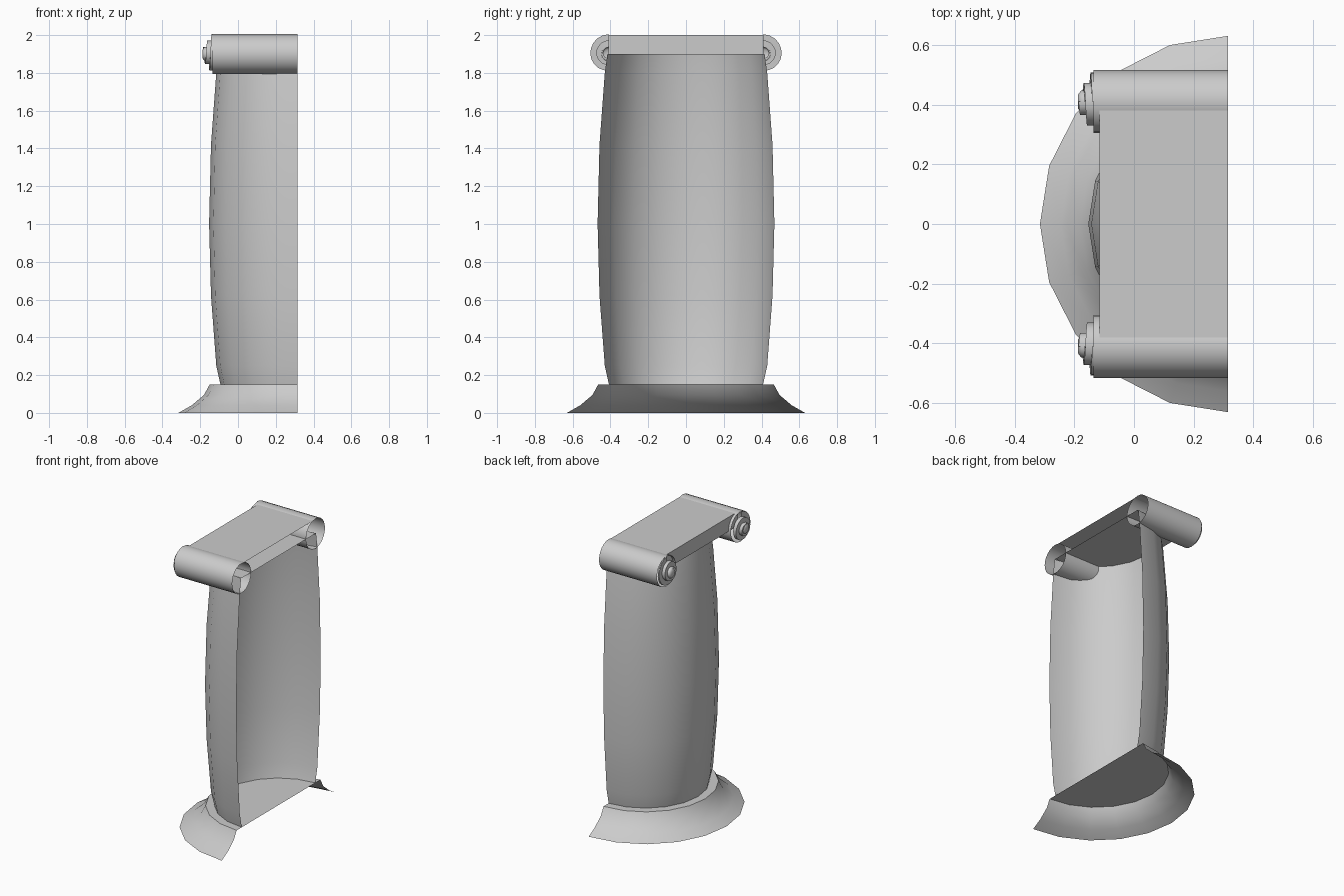
import bpy, math

cube = bpy.data.objects.get("Cube")
if cube:
    bpy.data.objects.remove(cube, do_unlink=True)

stone = bpy.data.materials.new("grey_stone")
stone.use_nodes = True
GREY = (0.6, 0.6, 0.6, 1)
stone.diffuse_color = GREY
stone.node_tree.nodes["Principled BSDF"].inputs["Base Color"].default_value = GREY

CUT = 0.315    # open plane, also the column axis in x
CAP_Z = 1.9    # underside of the capital and scroll centre height
EDGE = -0.115  # outer edge of the capital slab
ROLL_END = -0.135
ROLL_Y, ROLL_R = 0.41, 0.105


def make(name, verts, faces, angle=35):
    mesh = bpy.data.meshes.new(name)
    mesh.from_pydata(verts, [], faces)
    mesh.materials.append(stone)
    obj = bpy.data.objects.new(name, mesh)
    bpy.context.collection.objects.link(obj)
    bpy.ops.object.select_all(action="DESELECT")
    obj.select_set(True)
    bpy.context.view_layer.objects.active = obj
    bpy.ops.object.shade_smooth_by_angle(angle=math.radians(angle))
    return obj


def half_lathe(name, profile, steps=10):
    """Sweep (radius, z) points half a turn around the column axis."""
    verts, faces, n = [], [], len(profile)
    for i in range(steps + 1):
        a = math.pi * (0.5 + i / steps)
        verts += [(CUT + r * math.cos(a), r * math.sin(a), z) for r, z in profile]
    for i in range(steps):
        for j in range(n - 1):
            k = i * n + j
            faces.append((k, k + n, k + n + 1, k + 1))
    return make(name, verts, faces)


def half_disc(name, r, z, steps=10):
    angles = [math.pi * (0.5 + i / steps) for i in range(steps + 1)]
    verts = [(CUT + r * math.cos(a), r * math.sin(a), z) for a in angles]
    return make(name, verts, [tuple(range(steps + 1))])


# Column: flared foot, its top, and the bulging shaft
half_lathe("base_flare", [(0.63, 0), (0.56, 0.04), (0.495, 0.095), (0.465, 0.15)])
half_disc("base_top", 0.465, 0.15)
half_lathe("shaft", [(0.408, 0.15), (0.43, 0.25), (0.458, 0.62), (0.468, 1.0),
                     (0.458, 1.42), (0.43, 1.8), (0.416, CAP_Z)])

# Capital slab: top, bottom and outer wall, open at the cut plane
w = ROLL_Y
make("capital_slab",
     [(x, y, z) for z in (CAP_Z, 2) for x, y in ((EDGE, -w), (CUT, -w), (CUT, w), (EDGE, w))],
     [(3, 2, 1, 0), (4, 5, 6, 7), (0, 4, 7, 3)])


def roll_point(side, r, t, x):
    """Point at turn t, wound from the top outwards and down."""
    a = math.tau * t
    return (x, side * (ROLL_Y + r * math.sin(a)), CAP_Z + r * math.cos(a))


def scroll_roll(name, side, steps=24):
    verts, faces = [], []
    for i in range(steps):
        verts += [roll_point(side, ROLL_R, i / steps, x) for x in (ROLL_END, CUT)]
    for i in range(steps):
        a, b = 2 * i, 2 * ((i + 1) % steps)
        faces.append((a, a + 1, b + 1, b)[::side])
    make(name, verts, faces)


def scroll_spiral(name, side, steps=20, turns=2):
    """Stepped spiral rising outwards as it winds in."""
    def radius(t):
        return ROLL_R - 0.034 * t

    def height(t):
        return ROLL_END - 0.005 - 0.023 * min(t, turns)

    verts, faces = [], []
    for i in range(steps * turns + 1):
        t = i / steps
        below = ROLL_END if t <= 1 else height(t - 1)
        verts += [roll_point(side, radius(t), t, below),
                  roll_point(side, radius(t), t, height(t)),
                  roll_point(side, radius(t + 1), t, height(t))]
    for i in range(steps * turns):
        k = 3 * i
        for j in (k, k + 1):
            faces.append((j, j + 3, j + 4, j + 1)[::side])
    make(name, verts, faces)


def scroll_eye(name, side, steps=12):
    """Rounded knob at the spiral centre."""
    verts, faces = [], []
    rings = ((0.038, -0.165), (0.036, -0.178), (0.024, -0.187))
    for r, x in rings:
        verts += [roll_point(side, r, i / steps, x) for i in range(steps)]
    for j in range(len(rings) - 1):
        for i in range(steps):
            a, b = j * steps + i, j * steps + (i + 1) % steps
            faces.append((a, b, b + steps, a + steps)[::side])
    faces.append(tuple(range((len(rings) - 1) * steps, len(rings) * steps))[::side])
    make(name, verts, faces, 60)


# Scrolls on both sides of the capital
for label, side in (("front", -1), ("back", 1)):
    scroll_roll(label + "_scroll_roll", side)
    scroll_spiral(label + "_scroll_spiral", side)
    scroll_eye(label + "_scroll_eye", side)
